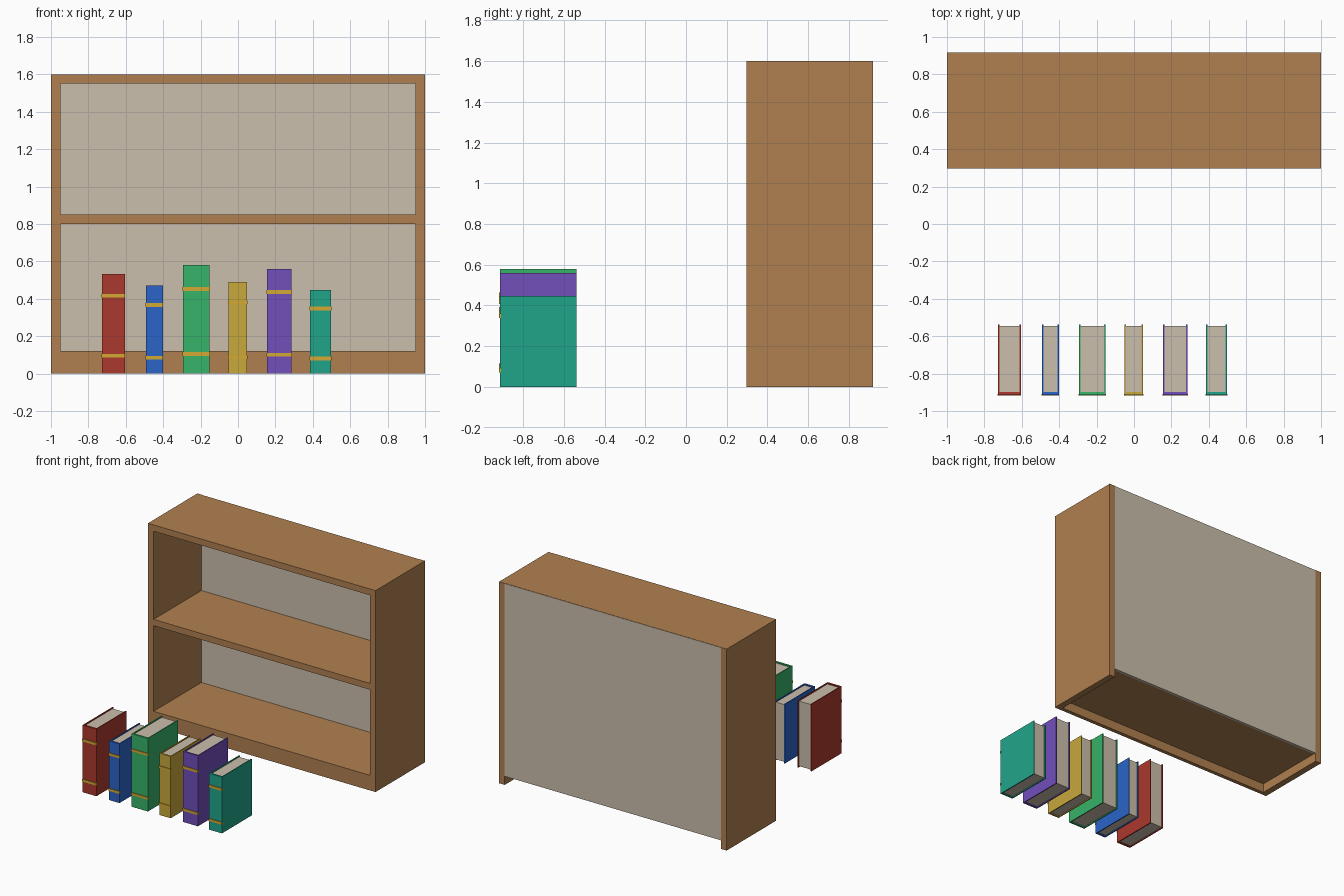
import bpy
import bmesh
from mathutils import Matrix, Vector

if "Cube" in bpy.data.objects:
    bpy.data.objects.remove(bpy.data.objects["Cube"])


def srgb(hex_code):
    out = []
    for i in (0, 2, 4):
        c = int(hex_code[i:i + 2], 16) / 255
        out.append(c / 12.92 if c <= 0.04045 else ((c + 0.055) / 1.055) ** 2.4)
    return (*out, 1.0)


def material(name, hex_code):
    m = bpy.data.materials.new(name)
    m.diffuse_color = srgb(hex_code)
    m.use_nodes = True
    m.node_tree.nodes["Principled BSDF"].inputs["Base Color"].default_value = m.diffuse_color
    return m


WOOD = material("wood", "B08050")
PAPER = material("pale_beige", "CBBFAC")
GOLD = material("gold_band", "D4A832")
COVERS = {n: material(n, h) for n, h in (
    ("red", "AB382D"), ("blue", "2B65C8"), ("green", "36B36A"),
    ("yellow", "C8A83A"), ("purple", "724EBB"), ("teal", "21A58A"))}


def boxes(name, mat, *spans):
    """One object made of boxes, each given as (x0, x1, y0, y1, z0, z1)."""
    bm = bmesh.new()
    for x0, x1, y0, y1, z0, z1 in spans:
        centre = Vector(((x0 + x1) / 2, (y0 + y1) / 2, (z0 + z1) / 2))
        size = Matrix.Diagonal((x1 - x0, y1 - y0, z1 - z0, 1))
        bmesh.ops.create_cube(bm, size=1, matrix=Matrix.Translation(centre) @ size)
    mesh = bpy.data.meshes.new(name)
    bm.to_mesh(mesh)
    bm.free()
    mesh.materials.append(mat)
    obj = bpy.data.objects.new(name, mesh)
    bpy.context.collection.objects.link(obj)
    return obj


# Bookcase: sides, shelves, plinth and back panel
F, B = 0.298, 0.918
boxes("left_side", WOOD, (-1, -0.95, F, B, 0, 1.6))
boxes("right_side", WOOD, (0.95, 1, F, B, 0, 1.6))
for name, z0 in (("top_board", 1.55), ("middle_shelf", 0.80), ("bottom_shelf", 0.07)):
    boxes(name, WOOD, (-0.95, 0.95, F, B - 0.002, z0, z0 + 0.05))
boxes("plinth", WOOD, (-0.95, 0.95, F, F + 0.03, 0, 0.07))
boxes("back_panel", PAPER, (-0.95, 0.95, B - 0.02, B, 0.068, 1.598))

# Row of books: colour, left x, right x, height
BOOKS = (("red", -0.727, -0.605, 0.533), ("blue", -0.493, -0.402, 0.47),
         ("green", -0.295, -0.152, 0.58), ("yellow", -0.052, 0.048, 0.49),
         ("purple", 0.155, 0.287, 0.56), ("teal", 0.385, 0.498, 0.447))
Y0, Y1, T = -0.913, -0.537, 0.008
for colour, x0, x1, h in BOOKS:
    # Two cover boards joined by a spine
    boxes(colour + "_book_cover", COVERS[colour],
          (x0, x0 + T, Y0, Y1, 0, h),
          (x1 - T, x1, Y0, Y1, 0, h),
          (x0 + T, x1 - T, Y0, Y0 + 0.015, 0, h))
    # Page block set in from the cover edges
    boxes(colour + "_book_pages", PAPER,
          (x0 + T, x1 - T, Y0 + 0.015, Y1 - 0.008, 0.008, h - 0.008))
    # Raised bands across the spine
    boxes(colour + "_book_bands", GOLD,
          *[(x0 - 0.002, x1 + 0.002, Y0 - 0.005, Y0 + 0.004,
             h * f - 0.01, h * f + 0.01) for f in (0.18, 0.78)])
